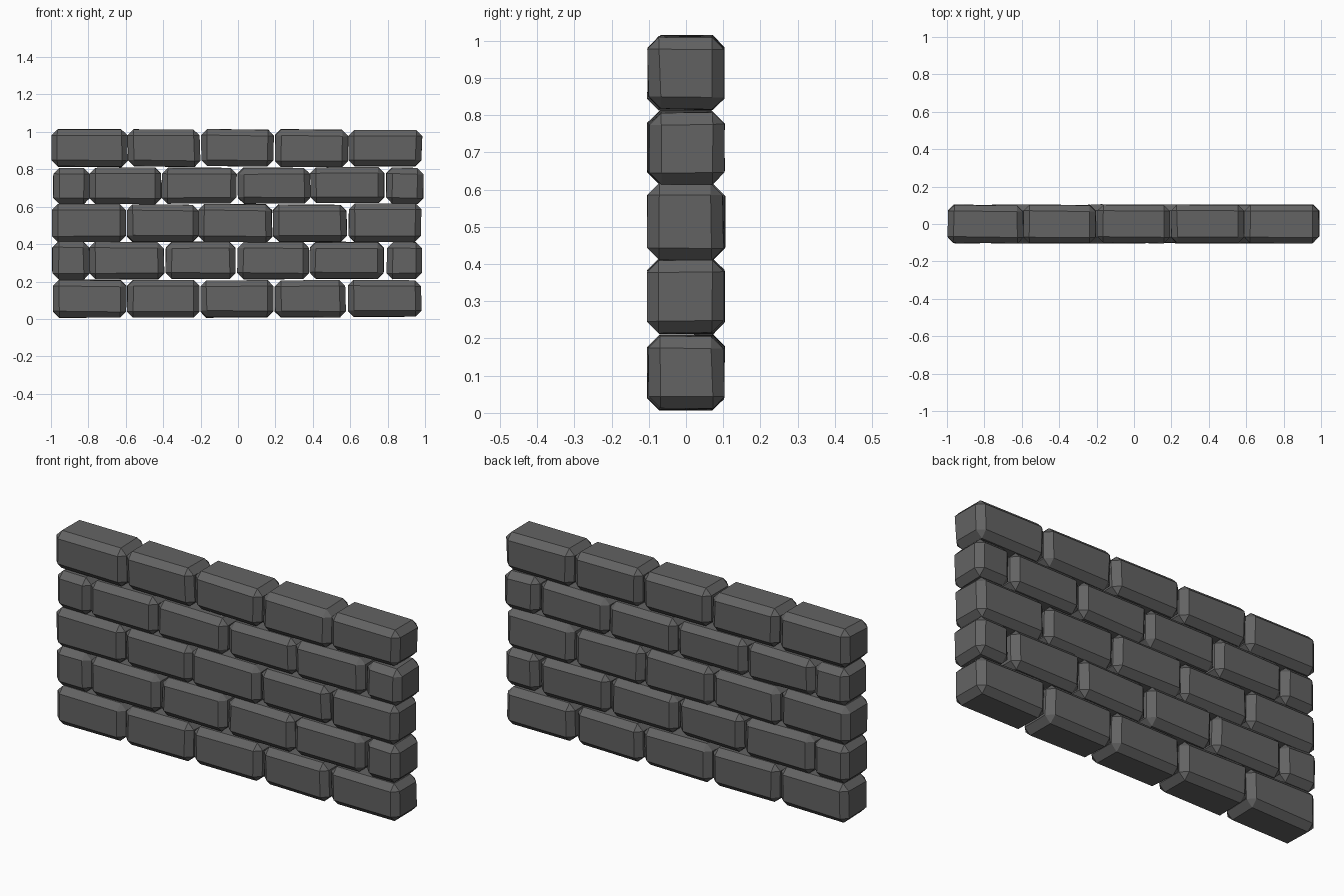
import bpy, bmesh, random
from mathutils import Vector

if "Cube" in bpy.data.objects:
    bpy.data.objects.remove(bpy.data.objects["Cube"])

random.seed(7)

stone = bpy.data.materials.new("dark grey stone")
stone.diffuse_color = (0.125, 0.125, 0.125, 1)
stone.use_nodes = True
stone.node_tree.nodes["Principled BSDF"].inputs["Base Color"].default_value = stone.diffuse_color

HALF_DEPTH = 0.106
CHAMFER = 0.032

# Courses from the ground up: bottom, top, (left, right) of each brick
COURSES = [
    (0.004, 0.212, [(-.99, -.594), (-.596, -.2), (-.204, .196), (.195, .58), (.585, .985)]),
    (0.210, 0.416, [(-.995, -.79), (-.797, -.39), (-.392, -.01), (-.008, .386), (.378, .786), (.79, .987)]),
    (0.408, 0.618, [(-1, -.593), (-.597, -.208), (-.215, .187), (.184, .584), (.59, .982)]),
    (0.612, 0.813, [(-.995, -.79), (-.798, -.408), (-.41, 0), (-.006, .39), (.382, .785), (.79, .997)]),
    (0.810, 1.016, [(-1, -.588), (-.595, -.198), (-.202, .196), (.194, .592), (.588, .987)]),
]


def brick(name, x0, x1, z0, z1):
    """Slightly irregular block with flat chamfered edges."""
    bm = bmesh.new()
    bmesh.ops.create_cube(bm, size=2)
    half = Vector(((x1 - x0) / 2, HALF_DEPTH, (z1 - z0) / 2))
    mid = Vector(((x0 + x1) / 2, 0, (z0 + z1) / 2))
    for v in bm.verts:
        # Pull each corner a little inwards for a hand-cut look
        v.co = Vector([mid[i] + v.co[i] * (half[i] - random.uniform(0, 0.009))
                       for i in range(3)])
    bmesh.ops.bevel(bm, geom=bm.edges[:], offset=CHAMFER, offset_type='OFFSET',
                    segments=1, profile=0.5, affect='EDGES')
    bmesh.ops.recalc_face_normals(bm, faces=bm.faces[:])
    mesh = bpy.data.meshes.new(name)
    bm.to_mesh(mesh)
    bm.free()
    mesh.materials.append(stone)
    bpy.context.collection.objects.link(bpy.data.objects.new(name, mesh))


# Stack the courses
for row, (z0, z1, spans) in enumerate(COURSES, 1):
    for col, (x0, x1) in enumerate(spans, 1):
        brick(f"brick_row{row}_{col}", x0, x1, z0, z1)
